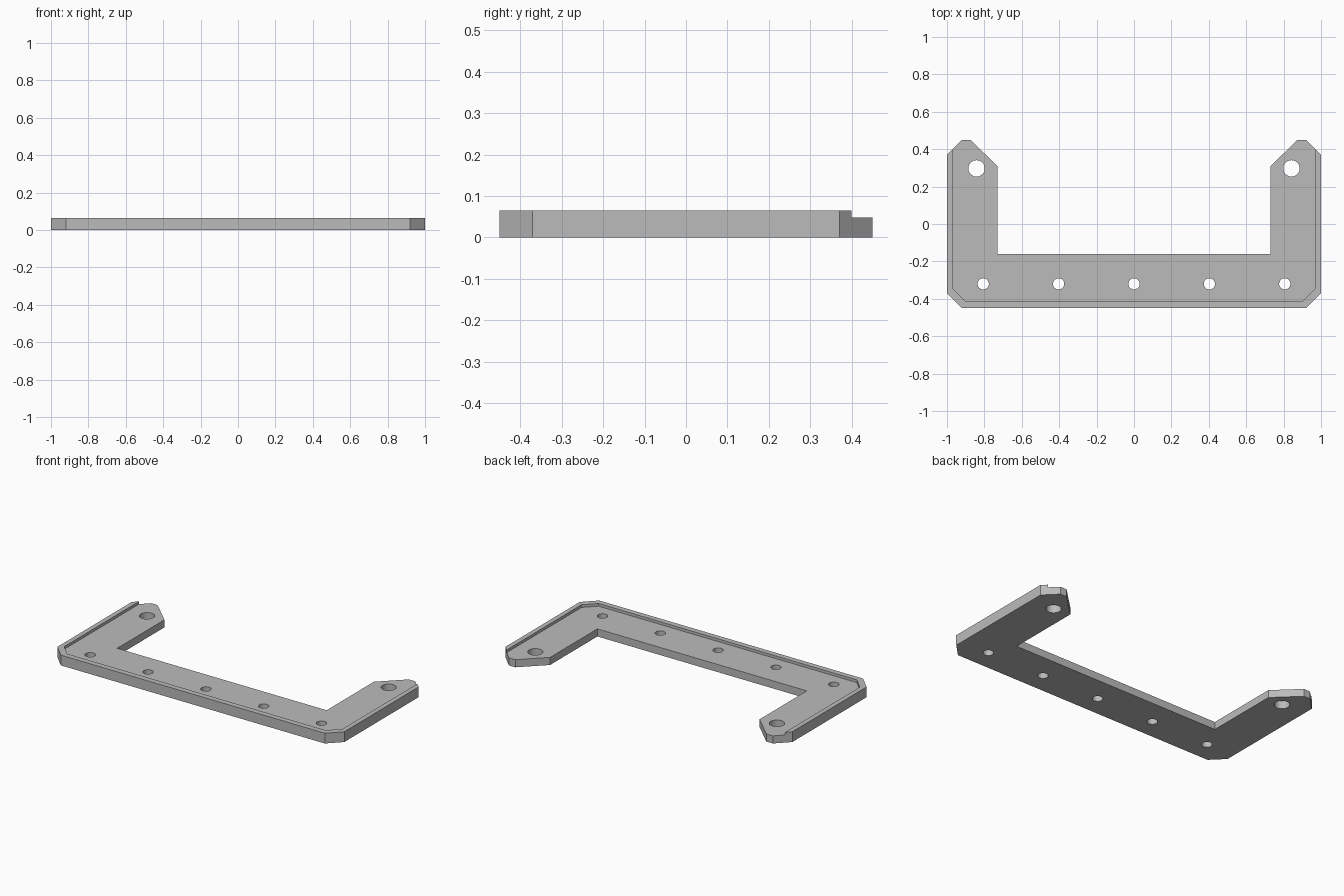
import bpy
import bmesh
import math

cube = bpy.data.objects.get("Cube")
if cube:
    bpy.data.objects.remove(cube, do_unlink=True)

HEIGHT = 0.065
FLOOR = 0.048

grey = bpy.data.materials.new("light grey")
grey.use_nodes = True
COLOUR = (0.5, 0.5, 0.5, 1)
grey.diffuse_color = COLOUR
grey.node_tree.nodes["Principled BSDF"].inputs["Base Color"].default_value = COLOUR


def prism(name, outline, bottom, top):
    """Extrude a flat outline from bottom to top."""
    bm = bmesh.new()
    face = bm.faces.new([bm.verts.new((x, y, bottom)) for x, y in outline])
    ext = bmesh.ops.extrude_face_region(bm, geom=[face])
    verts = [v for v in ext["geom"] if isinstance(v, bmesh.types.BMVert)]
    bmesh.ops.translate(bm, verts=verts, vec=(0, 0, top - bottom))
    bmesh.ops.recalc_face_normals(bm, faces=bm.faces)
    mesh = bpy.data.meshes.new(name)
    bm.to_mesh(mesh)
    bm.free()
    mesh.materials.append(grey)
    obj = bpy.data.objects.new(name, mesh)
    bpy.context.collection.objects.link(obj)
    return obj


def mirrored(half):
    """Close a left-hand outline with its right-hand mirror."""
    return half + [(-x, y) for x, y in reversed(half)]


def circle(cx, cy, r, n=32):
    return [(cx + r * math.cos(math.tau * i / n), cy + r * math.sin(math.tau * i / n))
            for i in range(n)]


def cut(target, cutter):
    cutter.hide_render = True
    mod = target.modifiers.new("cut", "BOOLEAN")
    mod.operation = "DIFFERENCE"
    mod.solver = "EXACT"
    mod.object = cutter
    bpy.context.view_layer.objects.active = target
    bpy.ops.object.modifier_apply(modifier=mod.name)
    bpy.data.objects.remove(cutter, do_unlink=True)


# U-shaped bracket with chamfered corners
bracket = prism("bracket", mirrored([
    (0.73, -0.16), (0.73, 0.31), (0.875, 0.45), (0.92, 0.45),
    (1.0, 0.37), (1.0, -0.37), (0.92, -0.45)]), 0, HEIGHT)

# Lowered top surface, leaving a thin rim on the outer edges
cut(bracket, prism("recess_cutter", mirrored([
    (0.97, 0.6), (0.97, -0.345), (0.9, -0.415)]), FLOOR, 0.2))

# Row of small screw holes along the crossbar
for i in range(-2, 3):
    cut(bracket, prism("screw_hole_cutter", circle(i * 0.403, -0.32, 0.03), -0.1, 0.2))

# Larger hole at the end of each arm
for side in (-1, 1):
    cut(bracket, prism("arm_hole_cutter", circle(side * 0.842, 0.297, 0.044), -0.1, 0.2))

bpy.ops.object.select_all(action="DESELECT")
bracket.select_set(True)
bpy.context.view_layer.objects.active = bracket
bpy.ops.object.shade_smooth_by_angle(angle=math.radians(30))
